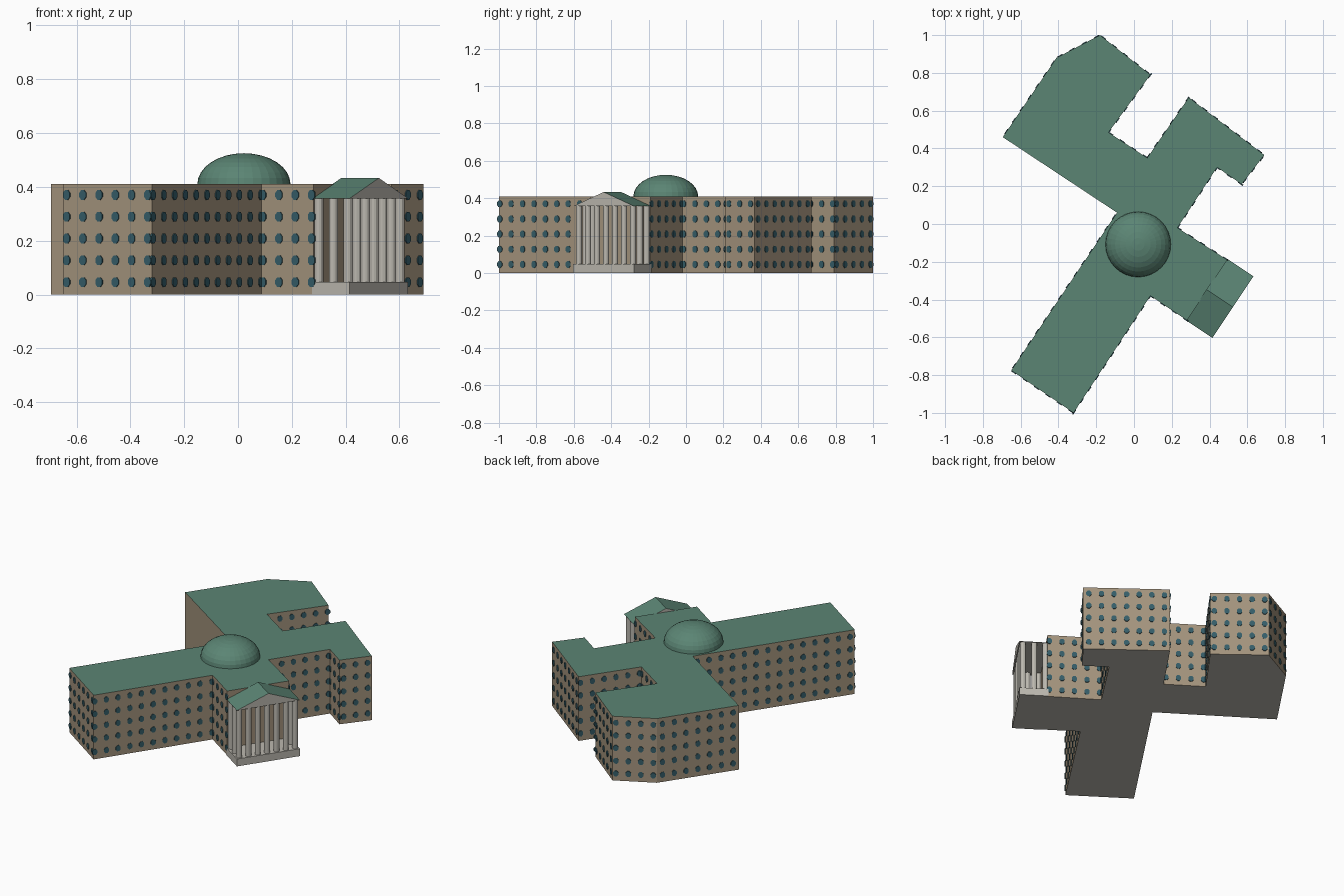
import bpy, bmesh, math
from mathutils import Vector, Matrix

if "Cube" in bpy.data.objects:
    bpy.data.objects.remove(bpy.data.objects["Cube"])


def material(name, rgb):
    m = bpy.data.materials.new(name)
    m.diffuse_color = (*rgb, 1)
    m.use_nodes = True
    m.node_tree.nodes["Principled BSDF"].inputs["Base Color"].default_value = m.diffuse_color
    return m


WALL = material("beige wall", (0.37, 0.295, 0.205))
ROOF = material("green copper", (0.105, 0.235, 0.175))
STONE = material("pale stone", (0.50, 0.48, 0.43))
GLASS = material("teal glass", (0.035, 0.11, 0.14))


def finish(name, bm, mats):
    bmesh.ops.recalc_face_normals(bm, faces=bm.faces[:])
    me = bpy.data.meshes.new(name)
    bm.to_mesh(me)
    bm.free()
    for m in mats:
        me.materials.append(m)
    ob = bpy.data.objects.new(name, me)
    bpy.context.collection.objects.link(ob)
    return ob


def prism(bm, points, offset):
    """Extrude a closed outline of 3D points along an offset vector."""
    a = [bm.verts.new(p) for p in points]
    b = [bm.verts.new(Vector(p) + offset) for p in points]
    n = len(a)
    bm.faces.new(a)
    bm.faces.new(b[::-1])
    for i in range(n):
        bm.faces.new((a[i], b[i], b[(i + 1) % n], a[(i + 1) % n]))


# Main block: winged footprint raised to the flat roof
H = 0.41
outline = [(-.18, 1), (-.41, .88), (-.695, .46), (-.09, .06), (-.65, -.775),
           (-.32, -1), (.087, -.38), (.28, -.51), (.494, -.19), (.23, -.02),
           (.44, .30), (.57, .21), (.69, .365), (.29, .67), (.07, .35),
           (-.135, .485), (.087, .79)]
bm = bmesh.new()
prism(bm, [(x, y, 0) for x, y in outline], Vector((0, 0, H)))
bmesh.ops.recalc_face_normals(bm, faces=bm.faces[:])
for f in bm.faces:
    f.material_index = 1 if f.normal.z > .5 else 2 if f.normal.z < -.5 else 0
finish("main_block", bm, [WALL, ROOF, STONE])

# Windows: thin eight-sided plates in five rows, evenly spaced on each wall
STEP = 0.073
BLANK = {2, 7}          # wall beside the long wing and wall behind the porch
bm = bmesh.new()
for i, p in enumerate(outline):
    if i in BLANK:
        continue
    a, b = Vector((*p, 0)), Vector((*outline[(i + 1) % len(outline)], 0))
    along = (b - a).normalized()
    out = Vector((along.y, -along.x, 0))
    count = round(((b - a).length - .04) / STEP) + 1
    for c in range(count):
        for row in range(5):
            mid = (a + b) / 2 + along * STEP * (c - (count - 1) / 2)
            mid.z = .046 + .081 * row
            ring = []
            for k in range(8):
                t = math.radians(22.5 + 45 * k)
                ring.append(mid - out * .003 + along * .0165 * math.cos(t)
                            + Vector((0, 0, .0195 * math.sin(t))))
            prism(bm, ring, out * .007)
finish("windows", bm, [GLASS])

# Dome: flattened half sphere over the crossing
bm = bmesh.new()
bmesh.ops.create_uvsphere(bm, u_segments=32, v_segments=16, radius=1)
bmesh.ops.delete(bm, geom=[v for v in bm.verts if v.co.z < -.01], context='VERTS')
bm.transform(Matrix.Translation((.022, -.108, H)) @ Matrix.Diagonal((.173, .173, .115, 1)))
finish("dome", bm, [ROOF])

# Porch frame: u points away from the wall, v runs along it
U, V = Vector((.832, -.555, 0)), Vector((.555, .832, 0))
ORIGIN = Vector((.275, -.51, 0))
DEPTH, WIDTH = .168, .392
FLOOR, EAVE, RIDGE = .047, .357, .433


def at(u, v, z):
    return ORIGIN + U * u + V * v + Vector((0, 0, z))


# Porch base
bm = bmesh.new()
prism(bm, [at(0, 0, 0), at(DEPTH, 0, 0), at(DEPTH, WIDTH, 0), at(0, WIDTH, 0)],
      Vector((0, 0, FLOOR)))
finish("porch_base", bm, [STONE])

# Porch roof: green slopes with stone gable and ceiling
bm = bmesh.new()
prism(bm, [at(0, 0, EAVE), at(0, WIDTH, EAVE), at(0, WIDTH / 2, RIDGE)], U * DEPTH)
bmesh.ops.recalc_face_normals(bm, faces=bm.faces[:])
for f in bm.faces:
    f.material_index = 1 if f.normal.z > .3 else 0
finish("porch_roof", bm, [STONE, ROOF])

# Columns: a front row and one more on each side
R = .0165
front = DEPTH - .022
spots = [(front, .022 + (WIDTH - .044) * i / 6) for i in range(7)]
spots += [(front - .065 * k, v) for k in (1, 2) for v in (.022, WIDTH - .022)]
bm = bmesh.new()
for u, v in spots:
    bmesh.ops.create_cone(bm, cap_ends=True, segments=12, radius1=R, radius2=R,
                          depth=EAVE - FLOOR,
                          matrix=Matrix.Translation(at(u, v, (EAVE + FLOOR) / 2)))
finish("columns", bm, [STONE])
